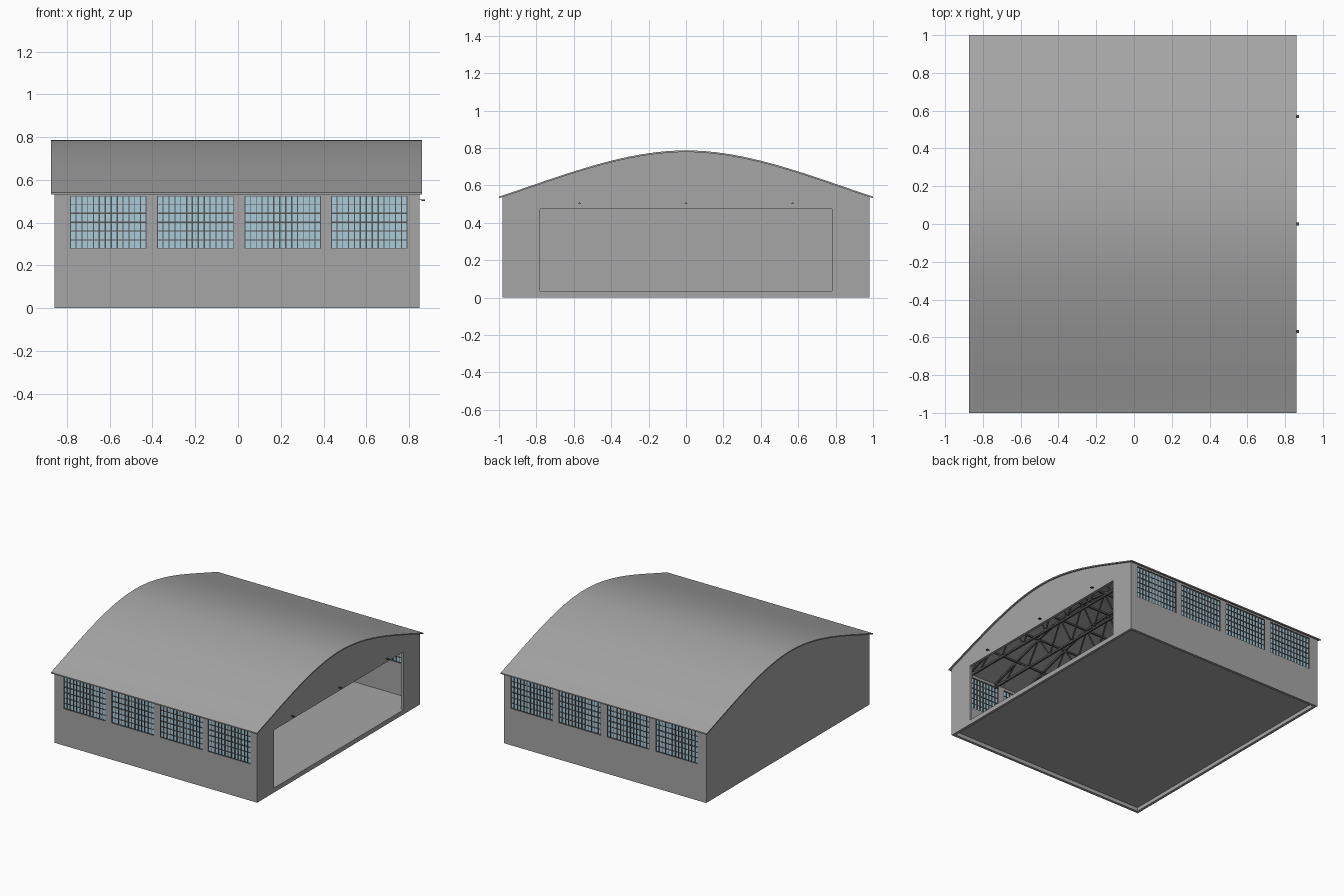
import bpy, bmesh, math
from mathutils import Vector, Matrix

if "Cube" in bpy.data.objects:
    bpy.data.objects.remove(bpy.data.objects["Cube"])


def material(name, rgb):
    m = bpy.data.materials.new(name)
    m.diffuse_color = (*rgb, 1)
    m.use_nodes = True
    m.node_tree.nodes["Principled BSDF"].inputs["Base Color"].default_value = m.diffuse_color
    return m


GREY = material("concrete grey", (0.38, 0.38, 0.38))
DARK = material("dark steel", (0.09, 0.09, 0.09))
GLASS = material("pale blue glass", (0.40, 0.59, 0.69))


def finish(bm, name, mat):
    bmesh.ops.recalc_face_normals(bm, faces=bm.faces)
    me = bpy.data.meshes.new(name)
    bm.to_mesh(me)
    bm.free()
    if mat:
        me.materials.append(mat)
    ob = bpy.data.objects.new(name, me)
    bpy.context.collection.objects.link(ob)
    return ob


def add_box(bm, x0, x1, y0, y1, z0, z1):
    m = Matrix.Translation(((x0 + x1) / 2, (y0 + y1) / 2, (z0 + z1) / 2))
    bmesh.ops.create_cube(bm, size=1, matrix=m @ Matrix.Diagonal((x1 - x0, y1 - y0, z1 - z0, 1)))


def add_bar(bm, p, q, w):
    """Square bar between two points."""
    p, q = Vector(p), Vector(q)
    d = q - p
    m = Matrix.Translation((p + q) / 2) @ d.to_track_quat('Z', 'Y').to_matrix().to_4x4()
    bmesh.ops.create_cube(bm, size=1, matrix=m @ Matrix.Diagonal((w, w, d.length, 1)))


def prism(name, profile, x0, x1, mat):
    """Extrude a (y, z) outline along x."""
    bm = bmesh.new()
    f = bm.faces.new([bm.verts.new((x0, y, z)) for y, z in profile])
    new = bmesh.ops.extrude_face_region(bm, geom=[f])["geom"]
    bmesh.ops.translate(bm, vec=(x1 - x0, 0, 0),
                        verts=[v for v in new if isinstance(v, bmesh.types.BMVert)])
    return finish(bm, name, mat)


def cut(ob, cutter):
    mod = ob.modifiers.new("cut", 'BOOLEAN')
    mod.operation = 'DIFFERENCE'
    mod.solver = 'EXACT'
    mod.object = cutter
    cutter.hide_render = True
    cutter.hide_viewport = True


def roof_z(y):
    """Arched roof height: flat crest, straight slope at the eaves."""
    t = min(abs(y), 1)
    s = 1 - t
    return 0.787 * (s ** 3 + 3 * t * s * s) + 3 * t * t * s * 0.65 + t ** 3 * 0.54


def arc(half, drop, n=40):
    return [(half * (2 * i / n - 1), roof_z(half * (2 * i / n - 1)) - drop) for i in range(n + 1)]


# roof sheet
roof = prism("arched_roof", arc(1, 0) + arc(1, 0.009)[::-1], -0.874, 0.86, GREY)
for p in roof.data.polygons:
    p.use_smooth = True
roof.data.set_sharp_from_angle(angle=math.radians(30))

# wall shell, hollowed, with a door opening and window openings
walls = prism("walls", [(0.98, 0), (-0.98, 0)] + arc(0.98, 0.005), -0.857, 0.848, GREY)
bm = bmesh.new()
add_box(bm, -0.837, 0.828, -0.96, 0.96, -0.1, 1.0)
cut(walls, finish(bm, "interior_cutter", None))
bm = bmesh.new()
add_box(bm, 0.7, 1.0, -0.78, 0.78, 0.035, 0.475)
cut(walls, finish(bm, "door_cutter", None))

WINDOWS = [(-0.785, -0.428), (-0.378, -0.02), (0.03, 0.388), (0.435, 0.792)]
Z0, Z1 = 0.278, 0.525
bm = bmesh.new()
for a, b in WINDOWS:
    add_box(bm, a, b, -1.2, 1.2, Z0, Z1)
cut(walls, finish(bm, "window_cutter", None))

# floor slab, raised above the wall base
bm = bmesh.new()
add_box(bm, -0.838, 0.829, -0.961, 0.961, 0.029, 0.034)
finish(bm, "floor", GREY)

# glass panes and glazing bars on both long sides
panes, bars = bmesh.new(), bmesh.new()
COLS, ROWS = 13, 6
for side in (-1, 1):
    y = 0.97 * side
    for a, b in WINDOWS:
        add_box(panes, a, b, y - 0.003, y + 0.003, Z0, Z1)
        for i in range(COLS + 1):
            w = 0.0035 if 5 <= i <= 8 else 0.002
            x = a + (b - a) * i / COLS
            x = min(max(x, a + w), b - w)
            add_box(bars, x - w, x + w, y - 0.008, y + 0.008, Z0, Z1)
        for j in range(ROWS + 1):
            w = 0.0035 if j in (3, 4) else 0.002
            z = min(max(Z0 + (Z1 - Z0) * j / ROWS, Z0 + w), Z1 - w)
            add_box(bars, a, b, y - 0.007, y + 0.007, z - w, z + w)
finish(panes, "window_glass", GLASS)
finish(bars, "window_bars", DARK)

# roof trusses: arched top chord, flat bottom chord and zigzag webbing
bm = bmesh.new()
N, LOW = 16, 0.515
for k in range(7):
    x = -0.72 + 1.43 * k / 6
    top = [(x, y, z) for y, z in arc(0.955, 0.018, N)]
    add_bar(bm, (x, -0.96, LOW), (x, 0.96, LOW), 0.014)
    for i in range(N):
        add_bar(bm, top[i], top[i + 1], 0.014)
        if i % 2:
            add_bar(bm, (x, top[i][1], LOW), top[i - 1], 0.009)
            add_bar(bm, (x, top[i][1], LOW), top[i + 1], 0.009)
finish(bm, "roof_trusses", DARK)

# purlins running the length of the roof
bm = bmesh.new()
for i in range(-3, 4):
    y = i * 0.24
    add_bar(bm, (-0.837, y, roof_z(y) - 0.018), (0.828, y, roof_z(y) - 0.018), 0.011)
finish(bm, "roof_purlins", DARK)

# small lamps above the door
bm = bmesh.new()
for y in (-0.57, 0, 0.57):
    add_bar(bm, (0.846, y, 0.507), (0.862, y, 0.507), 0.004)
    add_box(bm, 0.858, 0.874, y - 0.008, y + 0.008, 0.502, 0.507)
finish(bm, "door_lamps", DARK)
